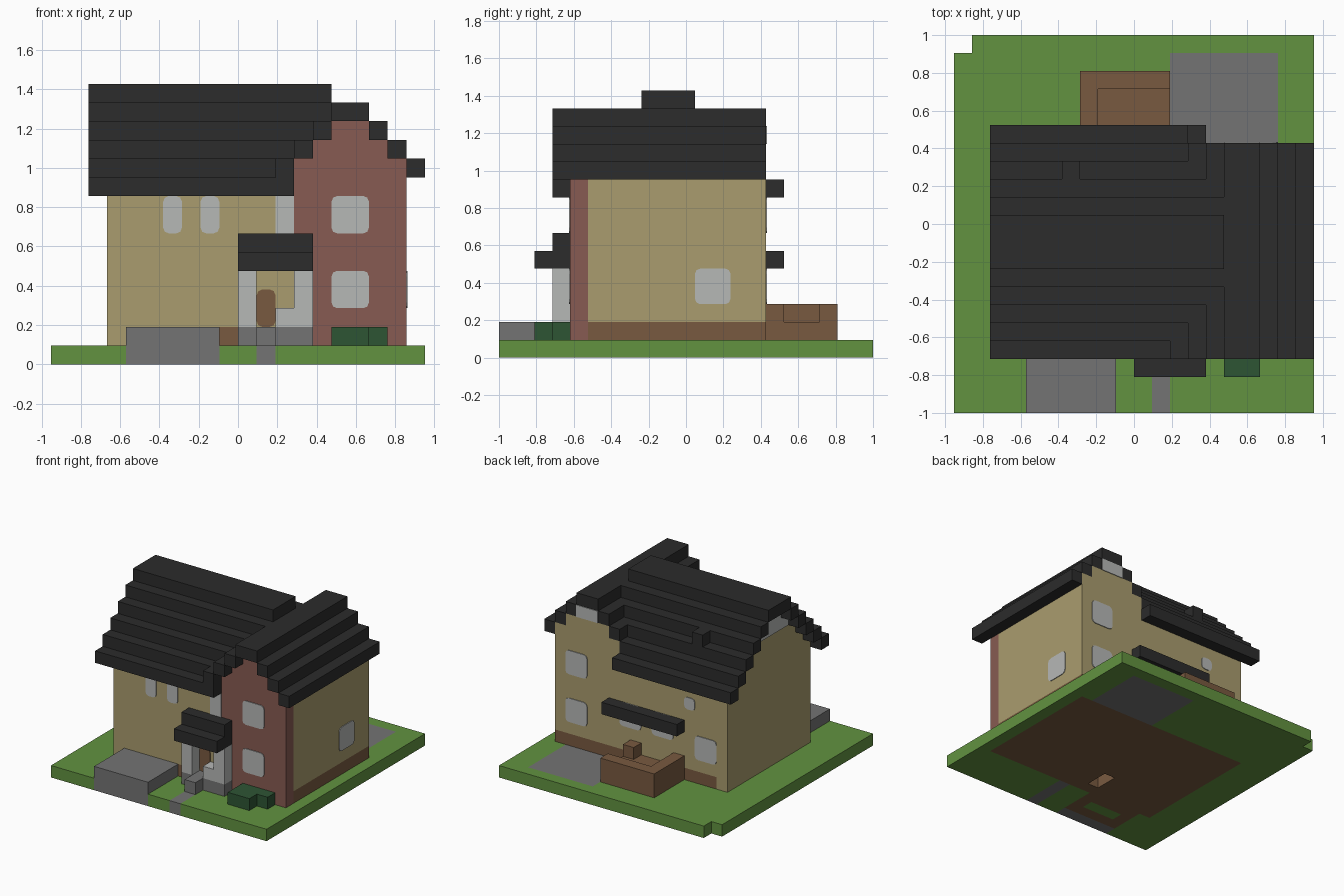
import bpy
import bmesh
from mathutils import Vector

if "Cube" in bpy.data.objects:
    bpy.data.objects.remove(bpy.data.objects["Cube"], do_unlink=True)

CELL = 2 / 21                      # everything sits on a block grid
ORIGIN = Vector((10, 10.5, 0))     # grid point at the world origin
THIN = 0.06                        # plate thickness in cells


def material(name, red, green, blue):
    mat = bpy.data.materials.new(name)
    mat.use_nodes = True
    colour = (red, green, blue, 1)
    mat.diffuse_color = colour
    shader = mat.node_tree.nodes["Principled BSDF"]
    shader.inputs["Base Color"].default_value = colour
    shader.inputs["Roughness"].default_value = 0.9
    return mat


grass = material("grass green", .122, .288, .051)
tan = material("tan plaster", .40, .335, .157)
brick = material("red brick", .242, .105, .084)
slate = material("dark slate", .025, .025, .025)
pale = material("pale grey", .47, .48, .47)
stone = material("stone grey", .175, .175, .175)
wood = material("brown wood", .191, .102, .051)
leaf = material("hedge green", .027, .089, .034)


def add_box(bm, x, y, z, round_axis=None):
    """Add a box from three (low, high) grid ranges, rounding edges along one axis."""
    low, high = (Vector(c) for c in zip(x, y, z))
    verts = bmesh.ops.create_cube(bm, size=1)["verts"]
    for v in verts:
        unit = v.co + Vector((.5, .5, .5))
        v.co = [low[a] + unit[a] * (high[a] - low[a]) for a in range(3)]
        v.co = (v.co - ORIGIN) * CELL
    if round_axis is not None:
        edges = {e for v in verts for e in v.link_edges
                 if abs((e.verts[0].co - e.verts[1].co).normalized()[round_axis]) > .9}
        bmesh.ops.bevel(bm, geom=list(edges), offset=CELL * .3, segments=2,
                        profile=.5, affect='EDGES')


def part(name, mat, boxes, round_axis=None):
    bm = bmesh.new()
    for x, y, z in boxes:
        add_box(bm, x, y, z, round_axis)
    mesh = bpy.data.meshes.new(name)
    bm.to_mesh(mesh)
    bm.free()
    mesh.materials.append(mat)
    obj = bpy.data.objects.new(name, mesh)
    bpy.context.collection.objects.link(obj)
    return obj


def frame(x, y, hole_x, hole_y, z):
    """Four boxes around a rectangular hole."""
    return [((x[0], hole_x[0]), y, z), ((hole_x[1], x[1]), y, z),
            (hole_x, (y[0], hole_y[0]), z), (hole_x, (hole_y[1], y[1]), z)]


# Grid ranges used repeatedly
ground = (0, 1)
course = (1, 2)
house_x, house_y = (3, 19), (4, 15)
front_y, back_y = (4 - THIN, 4), (15, 15 + THIN)
porch_y = (3, 4)
low_row, high_row = (3, 5), (7, 9)

# Lawn, paving and floor slab
part("lawn", grass, [
    ((0, 4), (0, 4), ground), ((9, 11), (0, 4), ground), ((12, 20), (0, 4), ground),
    ((0, 3), house_y, ground), ((19, 20), house_y, ground),
    ((0, 12), (15, 20), ground), ((18, 20), (15, 20), ground), ((1, 20), (20, 21), ground)])
part("path", stone, [((11, 12), (0, 4), ground)])
part("patio", stone, [((12, 18), (15, 20), ground)])
part("floor_slab", wood, frame(house_x, house_y, (9, 10), (5, 7), ground))

# Raised parking block and its bed
part("parking_block", stone, [((4, 9), (0, 4), course), ((4, 9), (0, 1), ground)])
part("parking_bed", wood, frame((4, 9), (1, 4), (5, 8), (2, 3), ground))
part("parking_bed_core", grass, [((5, 8), (2, 3), ground)])

# Walls: plinth, body and stepped gables
part("plinth", wood, [((4, 13), house_y, course), ((13, 19), (5, 15), course)])
part("plinth_end", tan, [((3, 4), house_y, course)])
main_walls = [((3, 13), house_y, (2, 10))]
side_walls = [((13, 19), (5, 15), (2, 10))]
brick_walls = [((13, 19), (4, 5), (1, 10))]
for step in range(1, 5):
    level = (9 + step, 10 + step)
    main_walls.append(((3, 11 + step), (4 + step, 15 - step), level))
    if step < 4:
        span = (12 + step, 20 - step)
        side_walls.append((span, (5, 15), level))
        brick_walls.append((span, (4, 5), level))
part("main_walls", tan, main_walls)
part("side_walls", tan, side_walls)
part("brick_front", brick, brick_walls)

# Main roof, stepping up to a ridge along x
main_roof = [((2, 15), (8, 11), (14, 15))]
for step in range(5):
    level = (9 + step, 10 + step)
    end = max(11 + step, 13) if step == 0 else 11 + step
    for y in (3 + step, 15 - step):
        main_roof.append(((2, end), (y, y + 1), level))
part("main_roof", slate, main_roof)
part("roof_vent", slate, [((6, 7), (13, 14), (12, 13))])

# Cross roof, stepping up to a ridge along y
roof_y = (3, 15)
cross_roof = [((15, 17), roof_y, (13, 14))]
for step in range(3):
    for x in (12 + step, 19 - step):
        cross_roof.append(((x, x + 1), roof_y, (10 + step, 11 + step)))
part("cross_roof", slate, cross_roof)

# Canopies over the porch and the back windows
part("porch_canopy", slate, [((10, 14), (2, 4), (5, 6)), ((10, 14), porch_y, (6, 7))])
part("back_canopy", slate, [((7, 14), (15, 16), (5, 6))])

# Porch with step, columns and low rail
part("porch_floor", stone, [((10, 14), porch_y, course), ((11, 12), (2, 3), course)])
part("porch_columns", pale, [((x, x + 1), porch_y, (2, 5)) for x in (10, 13)])
part("porch_rail", pale, [((12, 13), porch_y, (2, 3))])
part("front_door", wood, [((11, 12), front_y, (2, 4))], round_axis=1)

# Windows as thin rounded plates
part("front_windows", pale,
     [((15, 17), front_y, row) for row in (low_row, high_row)]
     + [((x, x + 1), front_y, high_row) for x in (6, 8)], round_axis=1)
part("landing_window", pale, [((12, 13), front_y, (6, 9))])
part("back_windows", pale,
     [((16, 18), back_y, row) for row in (low_row, high_row)]
     + [((x, x + 2), back_y, (4, 6)) for x in (8, 11)]
     + [((4, 6), back_y, low_row), ((6, 7), back_y, (7, 8))], round_axis=1)
part("left_window", pale, [((19, 19 + THIN), (11, 13), low_row)], round_axis=0)
part("back_gable_window", pale, [((15, 17), back_y, (12, 13))])
right_x = (3 - THIN, 3)
part("right_gable_window", pale,
     [(right_x, (7, 12), (12, 13)), (right_x, (8, 11), (13, 14))])

# Back deck with parapet and post
part("deck", wood, [((7, 12), (15, 19), course)])
part("deck_parapet", wood, [((7, 8), (15, 19), (2, 3)), ((8, 12), (18, 19), (2, 3))])
part("deck_post", wood, [((11, 12), (15, 16), (2, 3))])

# Hedge by the brick front
part("hedge", leaf, [((15, 17), (2, 4), course), ((17, 18), porch_y, course)])
